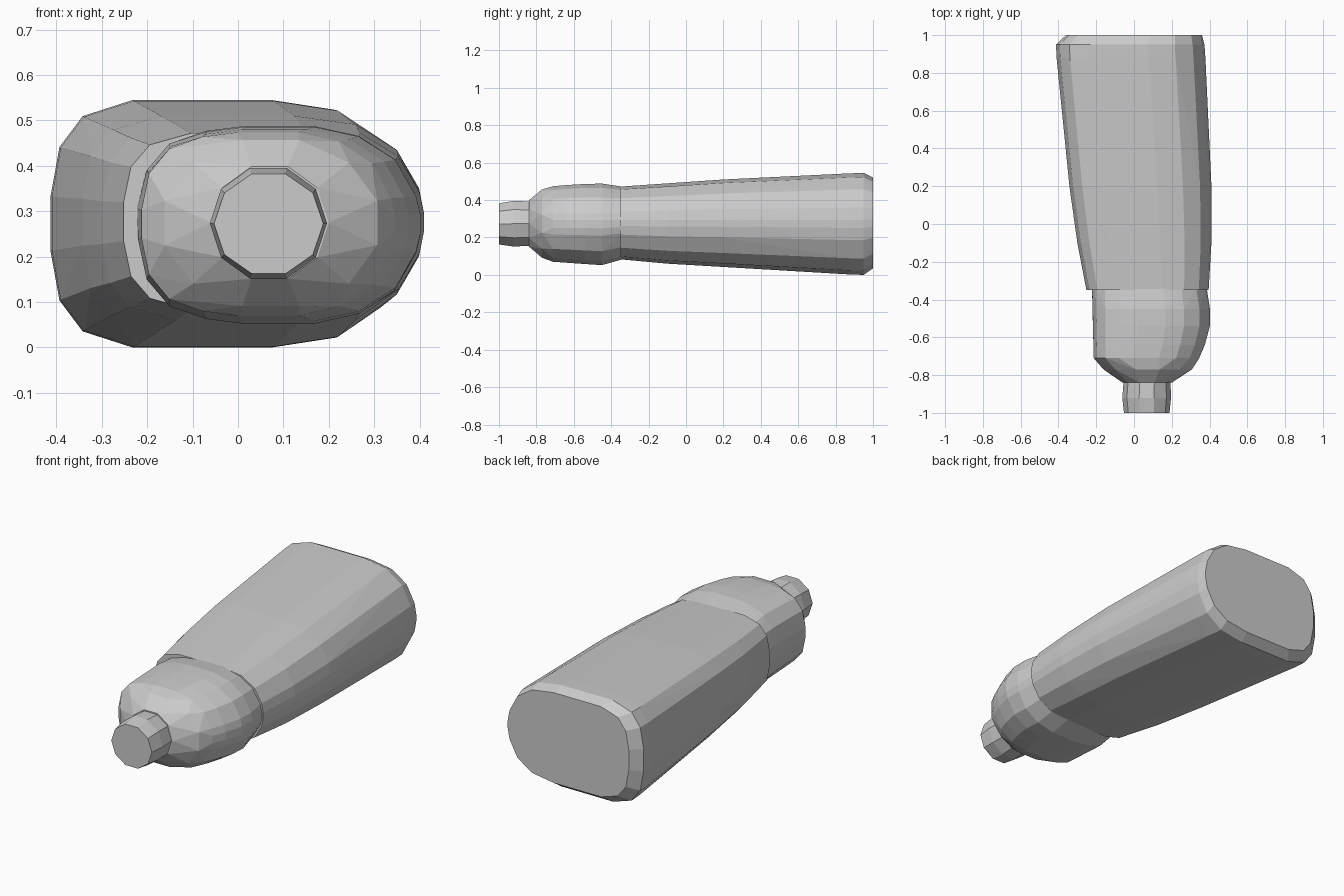
import bpy, bmesh, math

if "Cube" in bpy.data.objects:
    bpy.data.objects.remove(bpy.data.objects["Cube"])

# Half cross-sections: u runs left to right (0..1), v is height above mid line (0..1)
BOXY = [(0, .22), (.025, .62), (.09, .87), (.23, 1), (.62, 1), (.80, .92), (.92, .68), (.985, .32), (1, .08)]
ROUND = [(0, .15), (.03, .55), (.11, .82), (.24, .95), (.38, 1), (.62, 1), (.78, .90), (.91, .66), (.985, .28), (1, .1)]
OVAL = [(0.5 - 0.5 * math.cos(math.radians(a)), math.sin(math.radians(a))) for a in (15, 45, 75, 105, 135, 165)]
DISC = [(0.5 - 0.5 * math.cos(math.radians(a)), math.sin(math.radians(a))) for a in (0, 36, 72, 108, 144, 180)]


def hull_part(name, rings):
    """Convex faceted solid through rings of (profile, y, x0, x1, z0, z1)."""
    bm = bmesh.new()
    for prof, y, x0, x1, z0, z1 in rings:
        mid, half = (z0 + z1) / 2, (z1 - z0) / 2
        for u, v in prof:
            for s in ((1, -1) if v > 1e-6 else (1,)):
                bm.verts.new((x0 + u * (x1 - x0), y, mid + s * v * half))
    res = bmesh.ops.convex_hull(bm, input=bm.verts[:])
    junk = {g for g in res["geom_interior"] + res["geom_unused"] if isinstance(g, bmesh.types.BMVert)}
    bmesh.ops.delete(bm, geom=list(junk), context='VERTS')
    bmesh.ops.dissolve_limit(bm, angle_limit=math.radians(1), verts=bm.verts[:], edges=bm.edges[:])
    bmesh.ops.recalc_face_normals(bm, faces=bm.faces[:])
    me = bpy.data.meshes.new(name)
    bm.to_mesh(me)
    bm.free()
    ob = bpy.data.objects.new(name, me)
    bpy.context.collection.objects.link(ob)
    return ob


# Long tapering body with a bevelled rear end
hull_part("body", [
    (BOXY, 1.00, -.36, .36, .035, .52),
    (BOXY, .95, -.413, .373, 0, .545),
    (BOXY, .88, -.41, .378, .002, .543),
    (BOXY, .20, -.342, .41, .042, .51),
    (BOXY, -.10, -.30, .41, .06, .49),
    (BOXY, -.35, -.252, .395, .083, .472),
])

# Rounded shoulder narrowing towards the neck
hull_part("shoulder", [
    (ROUND, -.34, -.222, .385, .083, .472),
    (ROUND, -.45, -.22, .402, .052, .488),
    (ROUND, -.54, -.217, .402, .058, .486),
    (ROUND, -.64, -.215, .375, .065, .48),
    (ROUND, -.71, -.213, .345, .07, .474),
    (OVAL, -.77, -.17, .315, .085, .463),
    (DISC, -.84, -.06, .20, .145, .405),
])

# Short faceted neck
hull_part("neck", [
    (DISC, -.83, -.055, .193, .15, .398),
    (DISC, -.92, -.062, .196, .145, .402),
    (DISC, -1.0, -.053, .188, .157, .388),
])
